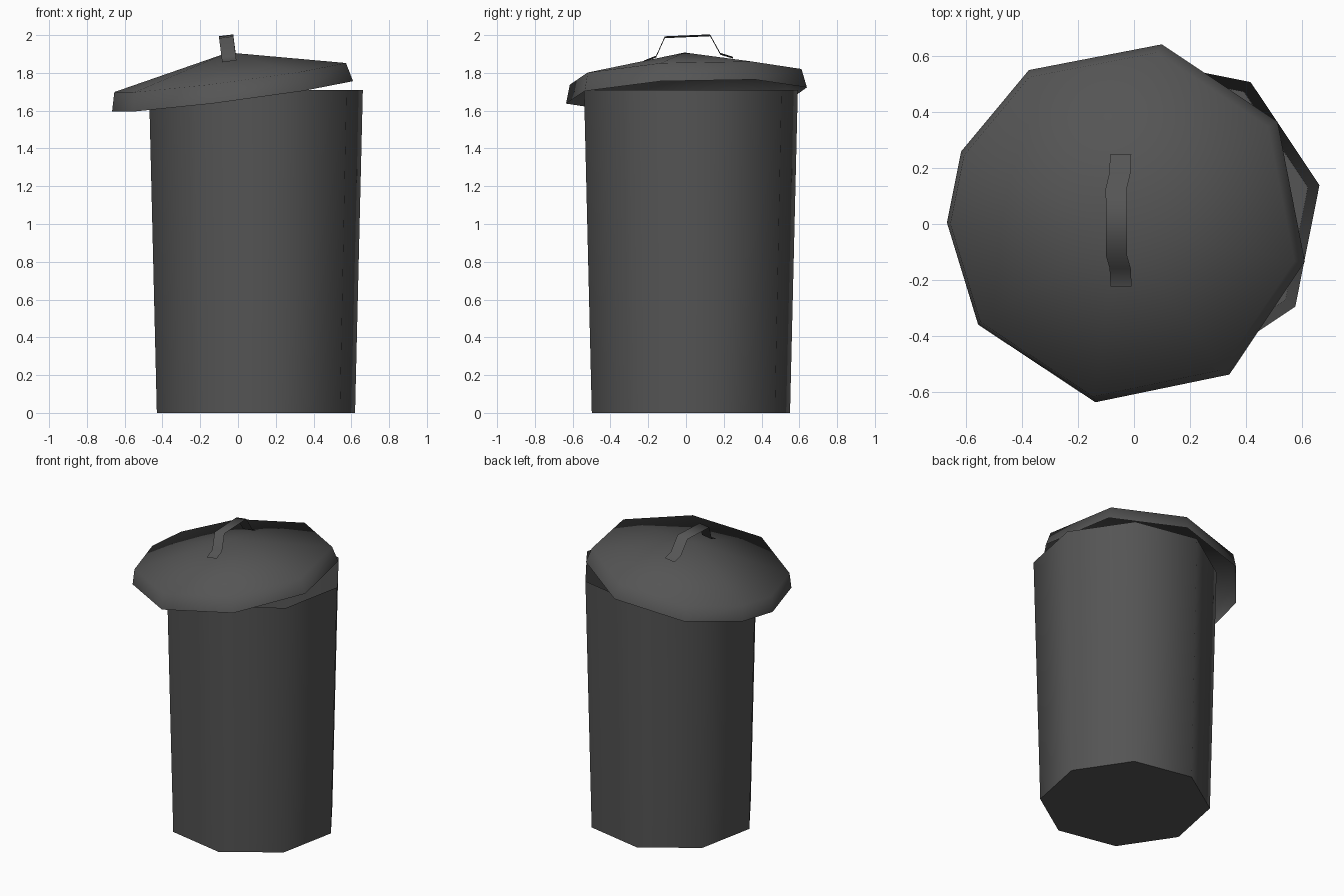
import bpy, bmesh, math
from mathutils import Matrix, Vector

if "Cube" in bpy.data.objects:
    bpy.data.objects.remove(bpy.data.objects["Cube"])

grey = bpy.data.materials.new("dark grey plastic")
grey.diffuse_color = (0.09, 0.09, 0.09, 1)
grey.use_nodes = True
grey.node_tree.nodes["Principled BSDF"].inputs["Base Color"].default_value = grey.diffuse_color


def finish(name, bm, matrix=None):
    bmesh.ops.recalc_face_normals(bm, faces=bm.faces)
    if matrix:
        bm.transform(matrix)
    me = bpy.data.meshes.new(name)
    bm.to_mesh(me)
    bm.free()
    me.materials.append(grey)
    ob = bpy.data.objects.new(name, me)
    bpy.context.collection.objects.link(ob)
    bpy.ops.object.select_all(action='DESELECT')
    ob.select_set(True)
    bpy.context.view_layer.objects.active = ob
    bpy.ops.object.shade_smooth_by_angle(angle=math.radians(80))
    return ob


def ring(bm, angles, r, z, cx=0, cy=0):
    return [bm.verts.new((cx + r * math.cos(math.radians(a)),
                          cy + r * math.sin(math.radians(a)), z)) for a in angles]


def bridge(bm, low, high):
    n = len(low)
    for i in range(n):
        j = (i + 1) % n
        bm.faces.new((low[i], low[j], high[j], high[i]))


# Bin body: open, slightly flared octagonal shell with a floor
bm = bmesh.new()
octagon = [11.25 + 45 * k for k in range(8)]
low = ring(bm, octagon, 0.535, 0, 0.095, 0.026)
high = ring(bm, octagon, 0.577, 1.71, 0.095, 0.026)
bridge(bm, low, high)
bm.faces.new(low[::-1])
finish("bin_body", bm)

# Tilted frame shared by the lid and its handle
up = Vector((-0.130, -0.043, 1)).normalized()
tilt = Vector((0, 0, 1)).rotation_difference(up).to_matrix().to_4x4()
lid_frame = Matrix.Translation((-0.022, 0.003, 1.68)) @ tilt

# Lid: shallow cone with a skirt, open underneath
bm = bmesh.new()
corners = [-146, -100.5, -56, -12, 34, 79, 123, 157, 180]
skirt = ring(bm, corners, 0.65, 0)
rim = ring(bm, corners, 0.625, 0.10)
bridge(bm, skirt, rim)
apex = bm.verts.new((0, 0, 0.23))
for i in range(len(rim)):
    bm.faces.new((rim[i], rim[(i + 1) % len(rim)], apex))
finish("lid", bm, lid_frame)

# Handle: bent flat strap with two feet
bm = bmesh.new()
half = [(0.235, 0.192), (0.17, 0.215), (0.12, 0.316)]
path = [(-y, z) for y, z in half] + half[::-1]
rows = [[bm.verts.new((x, y + 0.018, z)) for x in (-0.038, 0.038)] for y, z in path]
for a, b in zip(rows, rows[1:]):
    bm.faces.new((a[0], a[1], b[1], b[0]))
finish("lid_handle", bm, lid_frame)
